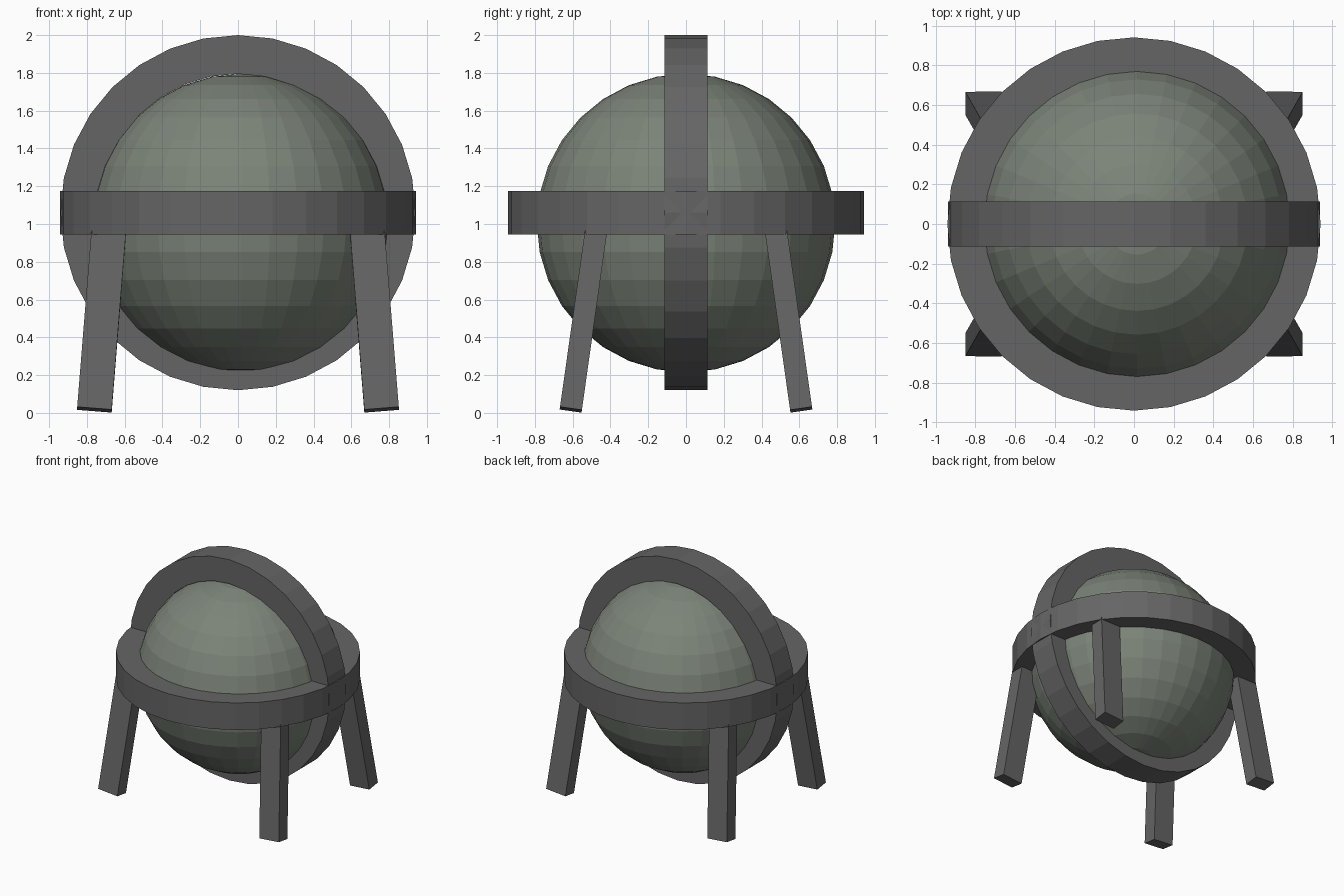
import bpy, bmesh
from math import radians, sin, cos, pi
from mathutils import Vector, Matrix

if "Cube" in bpy.data.objects:
    bpy.data.objects.remove(bpy.data.objects["Cube"])


def material(name, rgb):
    m = bpy.data.materials.new(name)
    m.diffuse_color = (*rgb, 1)
    m.use_nodes = True
    m.node_tree.nodes["Principled BSDF"].inputs["Base Color"].default_value = m.diffuse_color
    return m


frame_grey = material("frame_grey", (0.13, 0.13, 0.13))
globe_green = material("globe_green", (0.20, 0.23, 0.19))


def add_object(name, bm, mat):
    bmesh.ops.recalc_face_normals(bm, faces=bm.faces)
    mesh = bpy.data.meshes.new(name)
    bm.to_mesh(mesh)
    bm.free()
    mesh.materials.append(mat)
    obj = bpy.data.objects.new(name, mesh)
    bpy.context.collection.objects.link(obj)
    return obj


def ring(name, outer, inner, half, segments, matrix):
    """Flat band with a rectangular section, turned around its own axis."""
    bm = bmesh.new()
    section = [(outer, -half), (outer, half), (inner, half), (inner, -half)]
    loops = []
    for i in range(segments):
        a = 2 * pi * i / segments
        loops.append([bm.verts.new((r * cos(a), r * sin(a), h)) for r, h in section])
    for i in range(segments):
        a, b = loops[i], loops[(i + 1) % segments]
        for j in range(4):
            k = (j + 1) % 4
            bm.faces.new((a[j], b[j], b[k], a[k]))
    bm.transform(matrix)
    return add_object(name, bm, mat=frame_grey)


# Globe
bm = bmesh.new()
bmesh.ops.create_uvsphere(bm, u_segments=32, v_segments=16, radius=0.79,
                          matrix=Matrix.Translation((0.015, 0, 1.005)))
add_object("globe", bm, globe_green)

# Two crossing bands
centre = Matrix.Translation((0, 0, 1.06))
ring("horizontal_ring", 0.942, 0.74, 0.115, 32, centre)
ring("upright_ring", 0.94, 0.735, 0.114, 32, centre @ Matrix.Rotation(radians(90), 4, 'X'))

# Four splayed legs
for sx, side in ((-1, "left"), (1, "right")):
    for sy, end in ((-1, "front"), (1, "back")):
        foot = Vector((sx * 0.76, sy * 0.61, 0.017))
        top = Vector((sx * 0.685, sy * 0.478, 0.95))
        axis = top - foot
        z = axis.normalized()
        x = (Vector((1, 0, 0)) - z * z.x).normalized()
        y = z.cross(x)
        rot = Matrix((x, y, z)).transposed().to_4x4()
        bm = bmesh.new()
        bmesh.ops.create_cube(bm, size=1)
        bm.transform(Matrix.Translation((foot + top) / 2) @ rot
                     @ Matrix.Diagonal((0.183, 0.117, axis.length, 1)))
        add_object(f"{end}_{side}_leg", bm, frame_grey)
